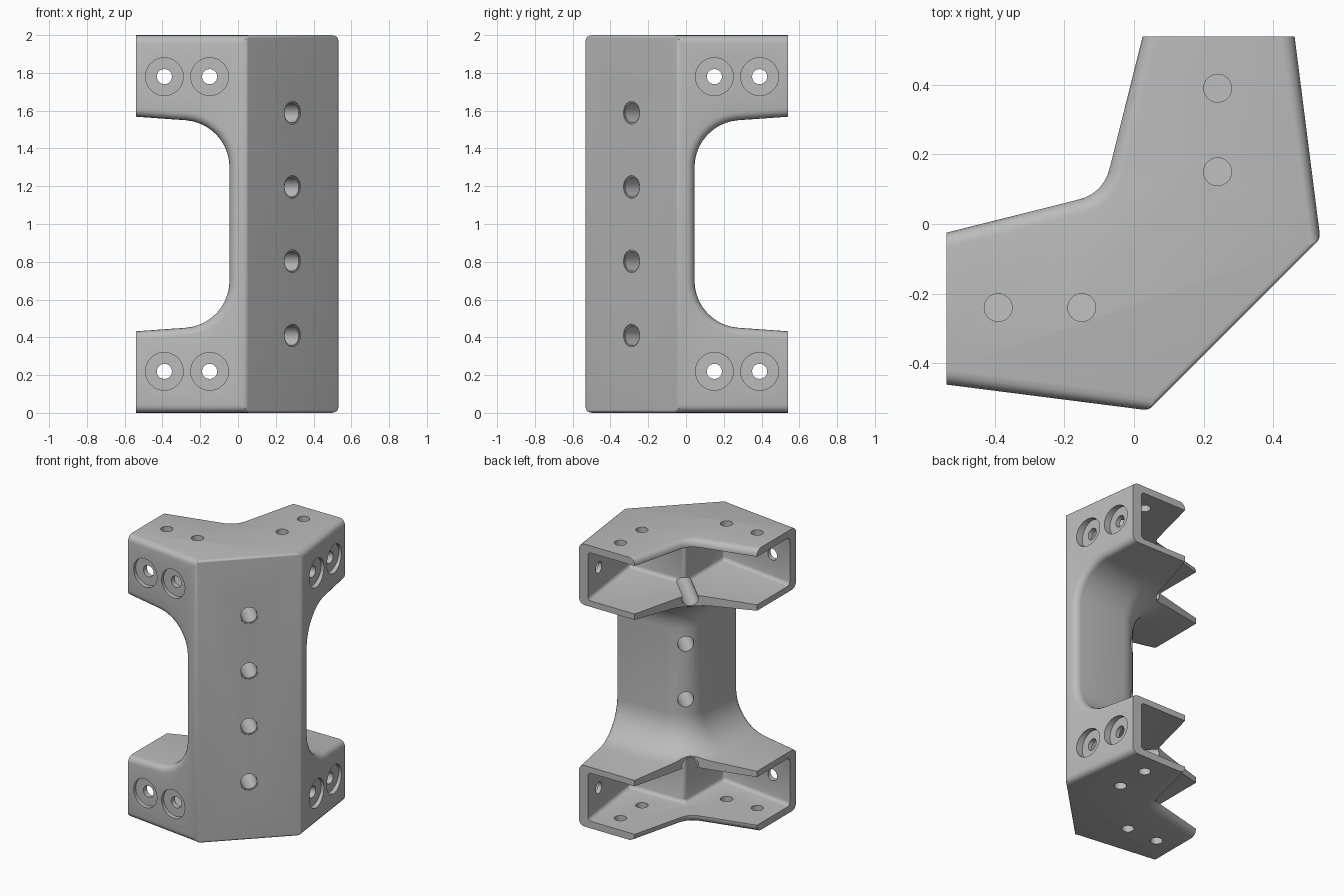
import bpy, bmesh, math
from mathutils import Vector

cube = bpy.data.objects.get("Cube")
if cube:
    bpy.data.objects.remove(cube)

grey = bpy.data.materials.new("plain_grey")
grey.use_nodes = True
COLOUR = (0.5, 0.5, 0.5, 1)
grey.diffuse_color = COLOUR
grey.node_tree.nodes["Principled BSDF"].inputs["Base Color"].default_value = COLOUR


def flip(p):
    """Mirror a plan point across the bracket's diagonal plane."""
    return (-p[1], -p[0])


def loft(name, rings):
    """Closed solid through stacked rings of (x, y, z) points."""
    bm = bmesh.new()
    loops = [[bm.verts.new(p) for p in ring] for ring in rings]
    for low, high in zip(loops, loops[1:]):
        for i in range(len(low)):
            j = (i + 1) % len(low)
            bm.faces.new((low[i], low[j], high[j], high[i]))
    bm.faces.new(loops[0][::-1])
    bm.faces.new(loops[-1])
    bmesh.ops.recalc_face_normals(bm, faces=bm.faces)
    mesh = bpy.data.meshes.new(name)
    bm.to_mesh(mesh)
    bm.free()
    obj = bpy.data.objects.new(name, mesh)
    bpy.context.collection.objects.link(obj)
    return obj


def prism(name, plan, z0, z1):
    return loft(name, [[(x, y, z) for x, y in plan] for z in (z0, z1)])


def rod(name, start, end, radius):
    start, end = Vector(start), Vector(end)
    turn = (end - start).to_track_quat("Z", "Y")
    circle = [turn @ Vector((radius * math.cos(a), radius * math.sin(a), 0))
              for a in (math.tau * i / 32 for i in range(32))]
    return loft(name, [[start + c for c in circle], [end + c for c in circle]])


def apply(obj, mod):
    bpy.context.view_layer.objects.active = obj
    bpy.ops.object.modifier_apply(modifier=mod.name)


def cut(obj, cutter):
    mod = obj.modifiers.new("cut", "BOOLEAN")
    mod.operation, mod.solver, mod.object = "DIFFERENCE", "EXACT", cutter
    apply(obj, mod)
    bpy.data.objects.remove(cutter)


# Bracket body: plan outline with a rounded inner corner
EDGE, TIP, INNER = (0.535, -0.042), (0.461, 0.539), (0.025, 0.539)
P, Q, CTRL = Vector((-0.07, 0.16)), Vector((-0.16, 0.07)), Vector((-0.088, 0.088))
corner = []
for i in range(9):
    t = i / 8
    corner.append(tuple(P * (1 - t) ** 2 + CTRL * 2 * t * (1 - t) + Q * t * t))
outline = [EDGE, TIP, INNER] + corner + [flip(INNER), flip(TIP), flip(EDGE)]
body = prism("corner_bracket", outline, 0, 2)

# Side windows: one flared cut swept round the column
FACE, ROUND = 0.045, 0.17
half = [(0.25 - 0.25 * math.cos(a), 1.3 + 0.25 * math.sin(a))
        for a in (math.radians(85) * i / 10 for i in range(11))]
half += [(0.495, 1.568), (0.95, 1.592)]
profile = [(d, 2 - z) for d, z in reversed(half)] + half


def window_ring(d, z):
    c, r = ROUND - FACE, ROUND + d
    arc = [(c - r * math.cos(a), -c + r * math.sin(a), z)
           for a in (math.pi / 2 * i / 10 for i in range(11))]
    return [(-FACE - d, -1.2, z)] + arc + [(1.2, FACE + d, z), (1.2, 1.2, z),
                                           (-1.2, 1.2, z), (-1.2, -1.2, z)]


cut(body, loft("window_cutter", [window_ring(d, z) for d, z in profile]))

# Rounded outer edges, tighter round the chamfer face
SLOPE = (TIP[0] - EDGE[0]) / (TIP[1] - EDGE[1])


def wall_x(y):
    return EDGE[0] + SLOPE * (y - EDGE[1])


def near(values):
    return all(abs(v) < 0.001 for v in values)


def edge_weight(e):
    pts = [v.co for v in e.verts]
    if len(e.link_faces) != 2 or e.calc_face_angle(0) < 0.1:
        return 0
    if near(p.y - TIP[1] for p in pts) or near(p.x + TIP[1] for p in pts):
        return 0
    if near(p.x - p.y - EDGE[0] + EDGE[1] for p in pts):
        return 0.35
    if near(p.z for p in pts) or near(p.z - 2 for p in pts):
        return 1
    if near(p.x - wall_x(p.y) for p in pts) or near(-p.y - wall_x(-p.x) for p in pts):
        return 1
    return 0


bm = bmesh.new()
bm.from_mesh(body.data)
bmesh.ops.remove_doubles(bm, verts=bm.verts, dist=0.0002)
layer = bm.edges.layers.float.new("bevel_weight_edge")
for e in bm.edges:
    e[layer] = edge_weight(e)
bm.to_mesh(body.data)
bm.free()
mod = body.modifiers.new("round", "BEVEL")
mod.limit_method, mod.width, mod.segments = "WEIGHT", 0.042, 4
mod.use_clamp_overlap = False
apply(body, mod)

# Open pockets inside the upper and lower arms
WALL, COL = 0.07, 0.03
side = [(wall_x(-COL) - WALL, -COL), (wall_x(1) - WALL, 1)]
pocket = [(COL, -COL)] + side + [(-1, 1)] + [flip(p) for p in reversed(side)]
for z0, z1 in ((0.05, 0.39), (1.61, 1.95)):
    cutter = prism("pocket_cutter", pocket, z0, z1)
    mod = cutter.modifiers.new("round", "BEVEL")
    mod.width, mod.segments = 0.025, 3
    apply(cutter, mod)
    cut(body, cutter)

# Screw holes: counterbored in the arm walls, plain in the end plates
for u in (-0.39, -0.15):
    face = -wall_x(-u)
    for z in (0.22, 1.78):
        for end, r in ((face + 0.035, 0.1), (-0.3, 0.04)):
            a, b = (u, -0.9), (u, end)
            cut(body, rod("bore", (*a, z), (*b, z), r))
            cut(body, rod("bore", (*flip(a), z), (*flip(b), z), r))
    for x, y in ((u, -0.24), flip((u, -0.24))):
        for z in (0, 2):
            cut(body, rod("bore", (x, y, z - 0.15), (x, y, z + 0.15), 0.04))

# Diagonal holes through the column
for i in range(4):
    z = 0.41 + i * 0.393
    cut(body, rod("bore", (0.6, -0.6, z), (-0.4, 0.4, z), 0.053))
    cut(body, rod("bore", (0.6, -0.6, z), (0.284, -0.284, z), 0.06))

body.data.materials.clear()
body.data.materials.append(grey)
bpy.ops.object.select_all(action="DESELECT")
body.select_set(True)
bpy.context.view_layer.objects.active = body
bpy.ops.object.shade_smooth_by_angle(angle=math.radians(30))
